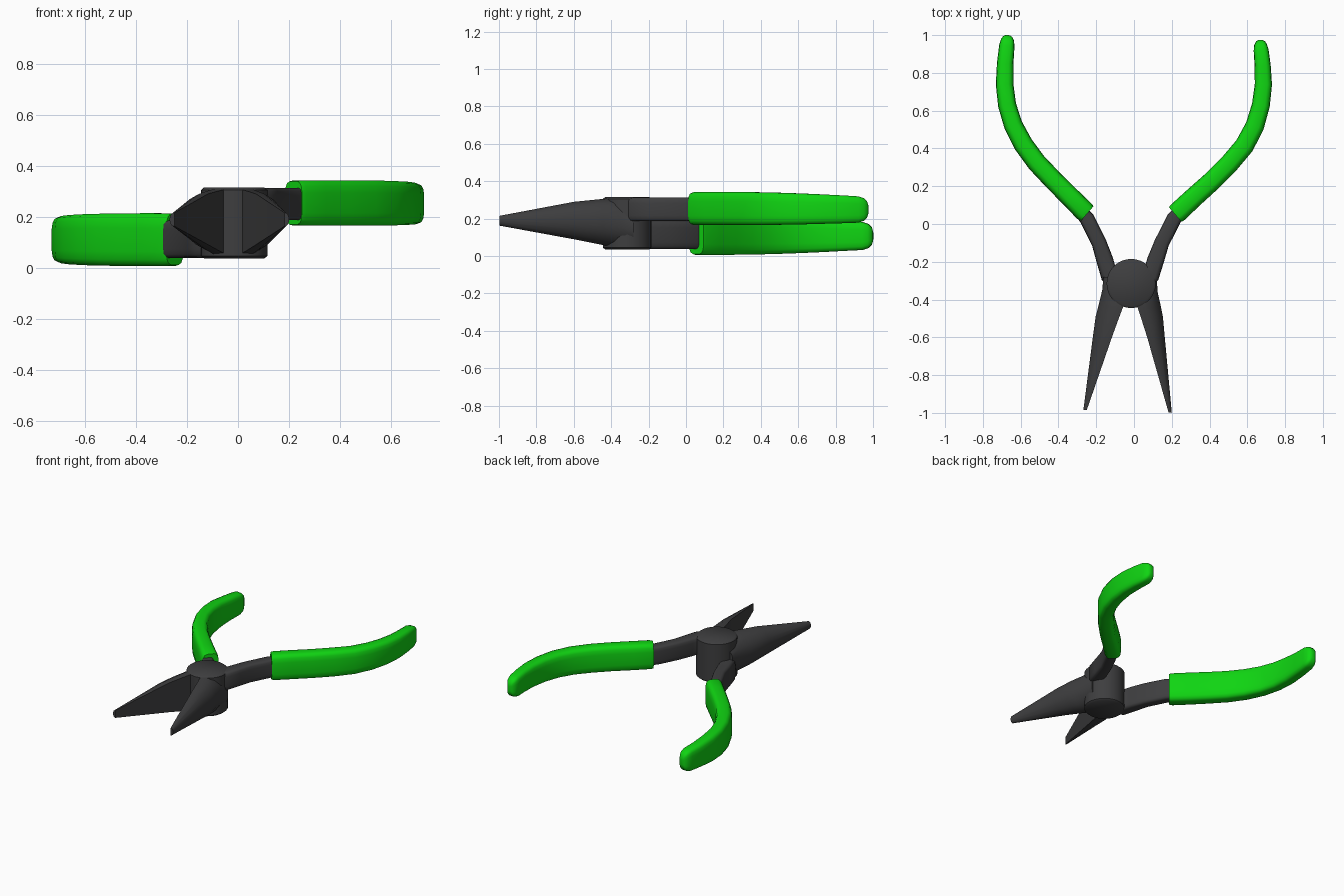
import bpy, bmesh, math
from mathutils import Vector


def material(name, rgb):
    m = bpy.data.materials.new(name)
    m.diffuse_color = (*rgb, 1)
    return m


STEEL = material("dark steel", (0.048, 0.048, 0.05))
GREEN = material("green rubber", (0.005, 0.66, 0.006))


def loft(name, rings, mat, angle=40):
    """Skin a list of equal-length rings and cap both ends."""
    bm = bmesh.new()
    vs = [[bm.verts.new(p) for p in r] for r in rings]
    n = len(vs[0])
    for a, b in zip(vs, vs[1:]):
        for i in range(n):
            bm.faces.new((a[i], a[(i + 1) % n], b[(i + 1) % n], b[i]))
    bm.faces.new(vs[0])
    bm.faces.new(vs[-1])
    bmesh.ops.recalc_face_normals(bm, faces=bm.faces)
    me = bpy.data.meshes.new(name)
    bm.to_mesh(me)
    bm.free()
    me.materials.append(mat)
    ob = bpy.data.objects.new(name, me)
    bpy.context.collection.objects.link(ob)
    bpy.ops.object.select_all(action='DESELECT')
    bpy.context.view_layer.objects.active = ob
    ob.select_set(True)
    bpy.ops.object.shade_smooth_by_angle(angle=math.radians(angle))
    return ob


def tube(name, path, mat, power=0.5, n=16):
    """Sweep a rounded rectangle along (x, y, z, width, height) points."""
    rings = []
    for i, (x, y, z, w, h) in enumerate(path):
        a, b = path[max(i - 1, 0)], path[min(i + 1, len(path) - 1)]
        d = Vector((b[0] - a[0], b[1] - a[1], 0)).normalized()
        side = Vector((d.y, -d.x, 0))
        ring = []
        for k in range(n):
            t = 2 * math.pi * (k + 0.5) / n
            c, s = math.cos(t), math.sin(t)
            u = math.copysign(abs(c) ** power, c) * w / 2
            v = math.copysign(abs(s) ** power, s) * h / 2
            ring.append(Vector((x, y, z + v)) + side * u)
        rings.append(ring)
    return loft(name, rings, mat, 50)


def jaw(name, sections):
    """D-shaped jaw: flat inner face, rounded outside; (y, inner, outer, low, high)."""
    prof = [(0, 0), (0.35, 0), (0.7, 0.1), (0.93, 0.27), (1, 0.42),
            (1, 0.58), (0.93, 0.73), (0.7, 0.9), (0.35, 1), (0, 1)]
    rings = [[(i + (o - i) * u, y, lo + (hi - lo) * v) for u, v in prof]
             for y, i, o, lo, hi in sections]
    return loft(name, rings, STEEL, 35)


# Pivot: one round boss with softened rims
rings = []
for z, r in [(0.036, 0.118), (0.046, 0.13), (0.185, 0.13), (0.305, 0.13), (0.315, 0.118)]:
    rings.append([(-0.015 + r * math.cos(t * math.pi / 16), -0.315 + r * math.sin(t * math.pi / 16), z)
                  for t in range(32)])
loft("pivot_boss", rings, STEEL, 50)

# Jaws
jaw("left_jaw", [(-0.28, -0.03, -0.162, 0.12, 0.27), (-0.35, -0.03, -0.168, 0.045, 0.312),
                 (-0.44, -0.058, -0.19, 0.058, 0.306), (-0.49, -0.077, -0.203, 0.068, 0.301),
                 (-0.6, -0.117, -0.218, 0.09, 0.29), (-0.985, -0.25, -0.268, 0.163, 0.215)])
jaw("right_jaw", [(-0.28, -0.0, 0.12, 0.045, 0.26), (-0.36, 0.0, 0.125, 0.045, 0.312),
                  (-0.44, 0.018, 0.143, 0.058, 0.306), (-0.49, 0.035, 0.153, 0.068, 0.301),
                  (-0.6, 0.07, 0.163, 0.09, 0.29), (-0.998, 0.183, 0.2, 0.163, 0.215)])

# Shanks: lower half goes to the left grip, upper half to the right grip
tube("left_shank", [(-0.06, -0.32, 0.113, 0.1, 0.15), (-0.132, -0.27, 0.113, 0.095, 0.152),
                    (-0.155, -0.19, 0.113, 0.09, 0.152), (-0.185, -0.1, 0.113, 0.08, 0.152),
                    (-0.25, 0.03, 0.112, 0.08, 0.15), (-0.33, 0.12, 0.112, 0.06, 0.13)], STEEL, 0.4)
tube("right_shank", [(0.02, -0.32, 0.25, 0.1, 0.128), (0.09, -0.27, 0.25, 0.095, 0.128),
                     (0.115, -0.19, 0.25, 0.09, 0.128), (0.147, -0.1, 0.25, 0.08, 0.128),
                     (0.213, 0.03, 0.25, 0.08, 0.128), (0.29, 0.12, 0.25, 0.06, 0.12)], STEEL, 0.4)

# Grips with rounded ends
tube("left_grip", [(-0.248, 0.055, 0.11, 0.105, 0.2), (-0.262, 0.067, 0.11, 0.112, 0.208),
                   (-0.34, 0.145, 0.11, 0.108, 0.21), (-0.43, 0.235, 0.11, 0.106, 0.208),
                   (-0.515, 0.325, 0.11, 0.105, 0.206), (-0.585, 0.42, 0.11, 0.104, 0.202),
                   (-0.64, 0.525, 0.11, 0.1, 0.196), (-0.672, 0.63, 0.11, 0.097, 0.188),
                   (-0.685, 0.74, 0.11, 0.094, 0.178), (-0.682, 0.85, 0.108, 0.088, 0.162),
                   (-0.673, 0.945, 0.107, 0.082, 0.15), (-0.67, 0.975, 0.107, 0.07, 0.13),
                   (-0.668, 0.993, 0.107, 0.048, 0.095), (-0.667, 1.0, 0.107, 0.02, 0.045)], GREEN)
tube("right_grip", [(0.218, 0.05, 0.254, 0.103, 0.172), (0.232, 0.062, 0.254, 0.11, 0.178),
                    (0.31, 0.135, 0.254, 0.107, 0.18), (0.41, 0.225, 0.254, 0.105, 0.18),
                    (0.505, 0.32, 0.254, 0.104, 0.18), (0.585, 0.415, 0.253, 0.104, 0.176),
                    (0.64, 0.52, 0.253, 0.1, 0.172), (0.672, 0.63, 0.252, 0.096, 0.166),
                    (0.685, 0.74, 0.251, 0.092, 0.158), (0.681, 0.84, 0.25, 0.086, 0.15),
                    (0.673, 0.92, 0.249, 0.08, 0.142), (0.67, 0.95, 0.249, 0.068, 0.122),
                    (0.67, 0.968, 0.249, 0.046, 0.09), (0.67, 0.975, 0.249, 0.02, 0.045)], GREEN)
